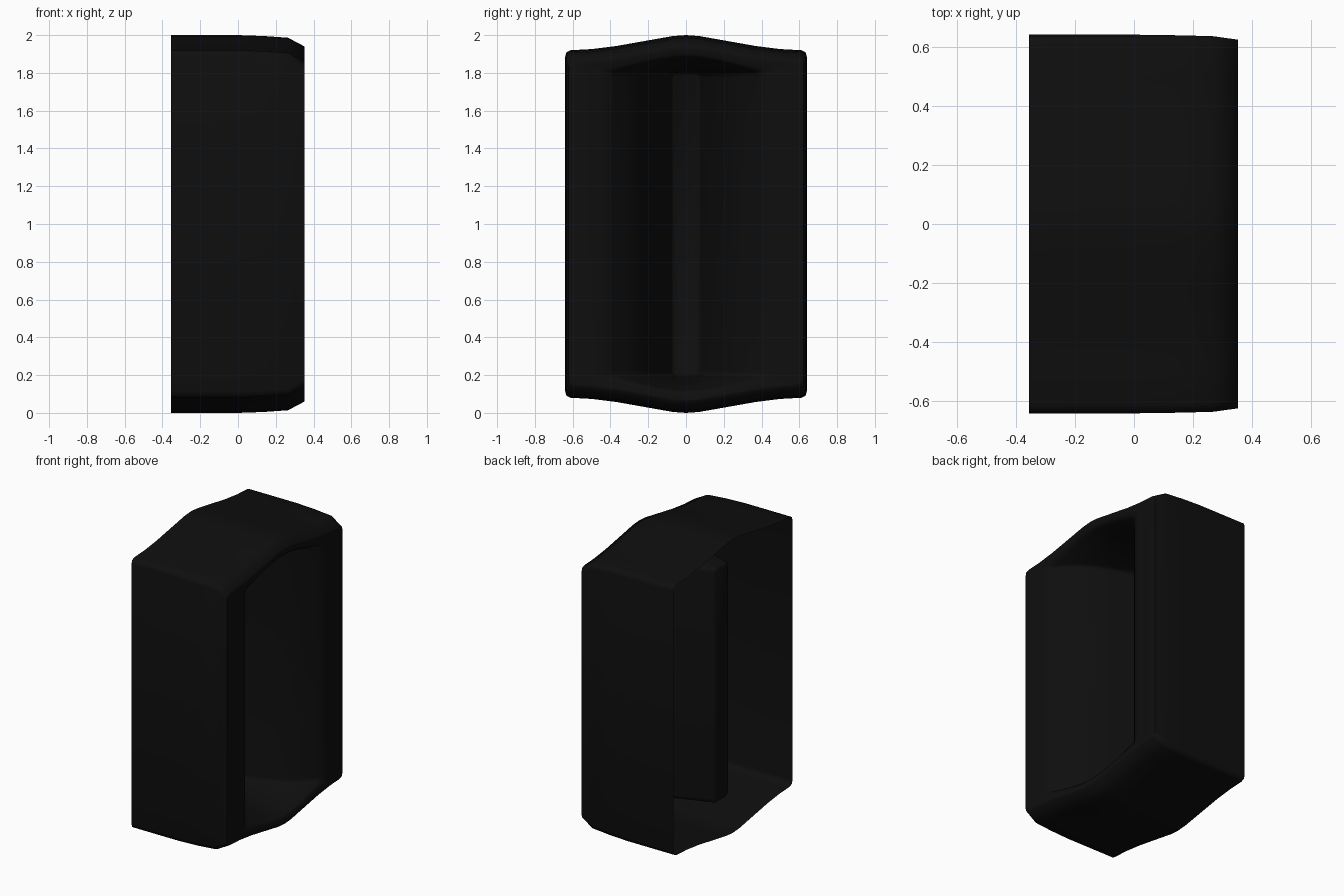
import bpy, bmesh

if "Cube" in bpy.data.objects:
    bpy.data.objects.remove(bpy.data.objects["Cube"])

# Quarter profiles (y, height from mid plane), top centre to side
OUTER = [(0, 1.0), (.07, .995), (.2, .972), (.37, .942), (.5, .926), (.61, .92), (.633, .91), (.64, .885)]
MOUTH = [(0, .88), (.08, .874), (.16, .861), (.25, .838), (.33, .814), (.37, .803), (.382, .796), (.385, .78)]
SLOT = [(0, .80), (.015, .80), (.03, .80), (.045, .80), (.055, .80), (.067, .797), (.075, .788), (.078, .77)]


def inset(profile, dy, dz):
    """Shrink a quarter profile; dy at its side, dz at its top."""
    w = profile[-1][0]
    return [(y * (w - dy) / w, z - dz) for y, z in profile]


def mix(a, b, t):
    return [(p[0] + (q[0] - p[0]) * t, p[1] + (q[1] - p[1]) * t) for p, q in zip(a, b)]


def full_ring(q):
    """Mirror a quarter profile into a closed loop."""
    half = q + [(y, -z) for y, z in reversed(q)]
    return half + [(-y, z) for y, z in reversed(half[1:-1])]


# Stations: open back -> outer shell -> front rim -> mouth -> tapered recess
FRONT = inset(OUTER, .017, .06)
stations = [
    (-.355, OUTER), (0, OUTER), (.14, inset(OUTER, .002, .005)),
    (.265, inset(OUTER, .005, .014)), (.352, FRONT),
    (.352, mix(FRONT, MOUTH, .15)), (.35, mix(FRONT, MOUTH, .7)),
    (.338, mix(FRONT, MOUTH, .9)), (.315, MOUTH),
    (.27, mix(MOUTH, SLOT, .2)), (.2, mix(MOUTH, SLOT, .41)), (.1, mix(MOUTH, SLOT, .58)),
    (-.05, mix(MOUTH, SLOT, .78)),
    (-.245, SLOT), (-.262, inset(SLOT, .003, .003)), (-.269, inset(SLOT, .012, .012)),
]

bm = bmesh.new()
rings = [[bm.verts.new((x, y, z + 1)) for y, z in full_ring(q)] for x, q in stations]
for a, b in zip(rings, rings[1:]):
    n = len(a)
    for i in range(n):
        j = (i + 1) % n
        bm.faces.new((a[i], a[j], b[j], b[i]))
cap = bm.faces.new(rings[-1])
bmesh.ops.recalc_face_normals(bm, faces=bm.faces)
if cap.normal.x < 0:
    bmesh.ops.reverse_faces(bm, faces=bm.faces)

mesh = bpy.data.meshes.new("recessed_housing")
bm.to_mesh(mesh)
bm.free()
housing = bpy.data.objects.new("recessed_housing", mesh)
bpy.context.collection.objects.link(housing)

# Black finish
black = bpy.data.materials.new("black_plastic")
black.diffuse_color = (.0045, .0045, .0045, 1)
black.use_nodes = True
black.node_tree.nodes["Principled BSDF"].inputs["Base Color"].default_value = black.diffuse_color
mesh.materials.append(black)

bpy.context.view_layer.objects.active = housing
housing.select_set(True)
bpy.ops.object.shade_smooth_by_angle(angle=1.2)
